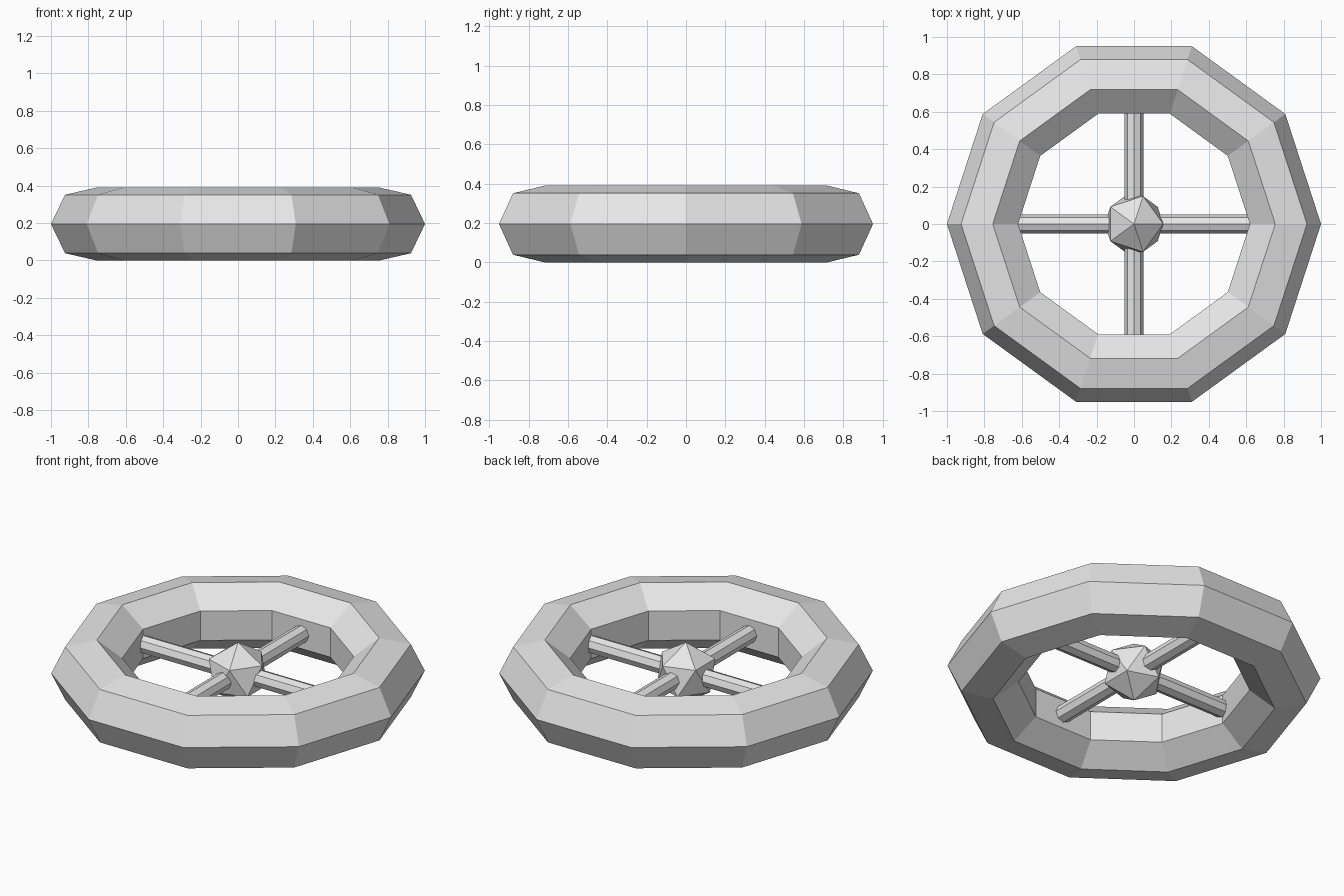
import bpy
from math import pi

cube = bpy.data.objects.get("Cube")
if cube:
    bpy.data.objects.remove(cube, do_unlink=True)

TUBE = 0.2                       # rim tube radius
MID_Z = 0.195                    # height of the wheel's mid plane

grey = bpy.data.materials.new("light grey")
grey.use_nodes = True
colour = (0.8, 0.8, 0.8, 1)
grey.diffuse_color = colour
grey.node_tree.nodes["Principled BSDF"].inputs["Base Color"].default_value = colour


def finish(name):
    """Name the newest object and give it the flat grey material."""
    obj = bpy.context.object
    obj.name = name
    obj.data.materials.clear()
    obj.data.materials.append(grey)
    bpy.ops.object.shade_flat()


# Rim: ten-sided ring with a seven-sided tube
bpy.ops.mesh.primitive_torus_add(major_radius=1 - TUBE, minor_radius=TUBE,
                                 major_segments=10, minor_segments=7,
                                 location=(0, 0, MID_Z))
finish("rim")

# Spokes: two crossing octagonal bars, ends buried in the rim
for name, rotation in (("spoke_bar_side", (0, pi / 2, 0)),
                       ("spoke_bar_front", (pi / 2, 0, 0))):
    bpy.ops.mesh.primitive_cylinder_add(vertices=8, radius=0.05, depth=1.5,
                                        location=(0, 0, MID_Z), rotation=rotation)
    finish(name)

# Hub: faceted ball with a point on top
bpy.ops.mesh.primitive_ico_sphere_add(subdivisions=1, radius=0.175,
                                      location=(0, 0, MID_Z))
finish("hub")
